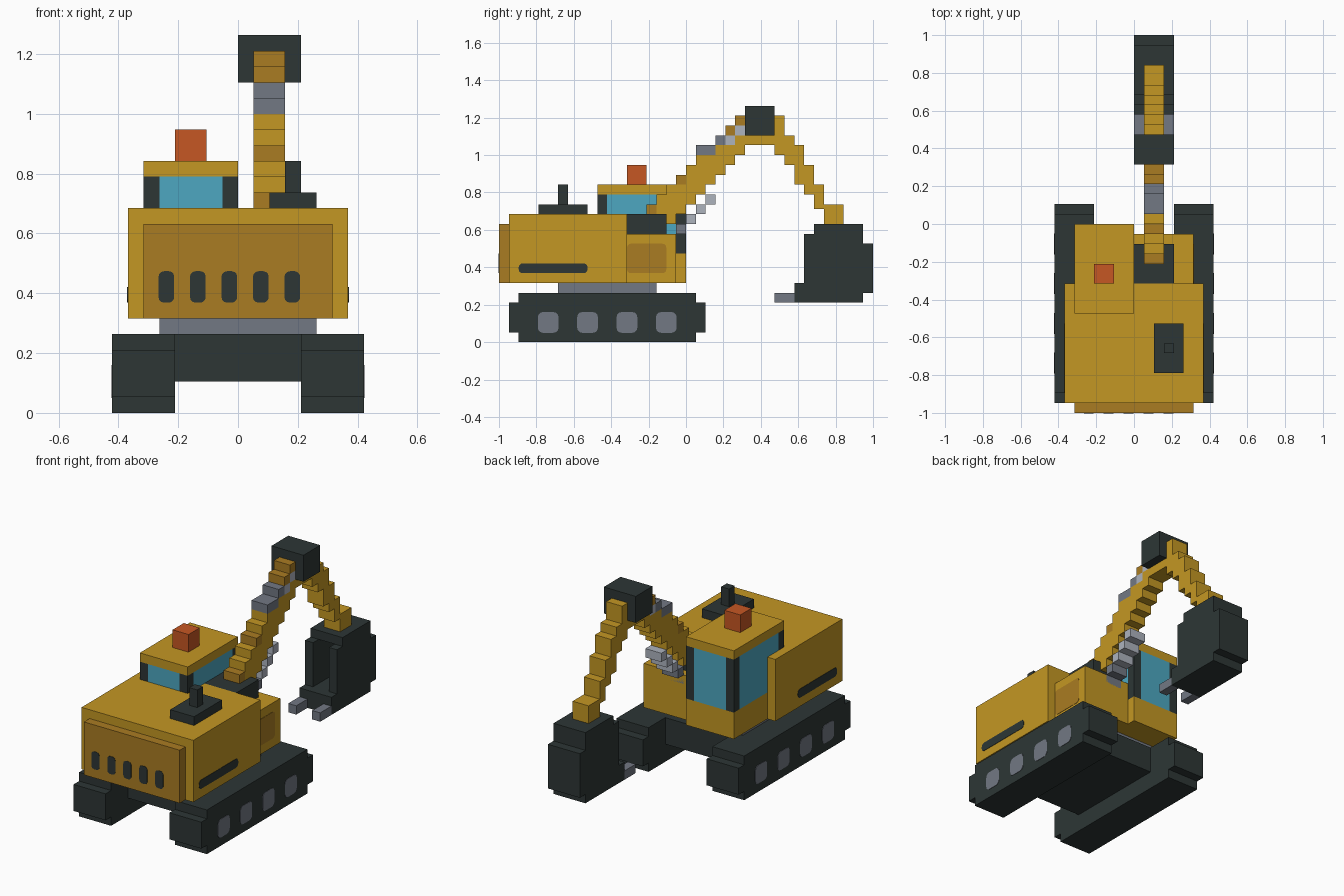
import bpy, bmesh, math
from mathutils import Vector

U = 2 / 38  # size of one block

cube = bpy.data.objects.get("Cube")
if cube:
    bpy.data.objects.remove(cube, do_unlink=True)


def material(name, rgb):
    lin = [((c / 255 + 0.055) / 1.055) ** 2.4 for c in rgb] + [1]
    m = bpy.data.materials.new(name)
    m.use_nodes = True
    m.diffuse_color = lin
    m.node_tree.nodes["Principled BSDF"].inputs["Base Color"].default_value = lin
    return m


YELLOW = material("machine yellow", (196, 151, 35))
OCHRE = material("dark ochre", (170, 124, 34))
DARK = material("charcoal", (45, 54, 53))
GREY = material("steel grey", (114, 120, 131))
LIGHT = material("light steel", (173, 179, 190))
BLUE = material("window blue", (77, 167, 193))
RED = material("beacon orange", (198, 87, 35))


def finish(name, bm, mat):
    bmesh.ops.recalc_face_normals(bm, faces=bm.faces)
    mesh = bpy.data.meshes.new(name)
    bm.to_mesh(mesh)
    bm.free()
    mesh.materials.append(mat)
    obj = bpy.data.objects.new(name, mesh)
    bpy.context.collection.objects.link(obj)
    return obj


def boxes(name, mat, *ranges):
    """Each range is (x0, x1, y0, y1, z0, z1) in blocks."""
    bm = bmesh.new()
    for x0, x1, y0, y1, z0, z1 in ranges:
        lo, hi = Vector((x0, y0, z0)) * U, Vector((x1, y1, z1)) * U
        for v in bmesh.ops.create_cube(bm, size=1)["verts"]:
            v.co = [a + (c + 0.5) * (b - a) for a, b, c in zip(lo, hi, v.co)]
    return finish(name, bm, mat)


def plate(name, mat, normal, at, a, z, width, height, radius):
    """Thin rounded plate on a face at distance 'at' along a signed axis."""
    bm = bmesh.new()
    sign = -1 if normal[0] == "-" else 1
    rings = []
    for depth in (-0.05, 0.04):
        d, ring = at + sign * depth, []
        for i in range(16):
            corner = i // 4
            ang = math.radians(90 * corner + 30 * (i % 4))
            sx = 1 if corner in (0, 3) else -1
            sz = 1 if corner < 2 else -1
            p = a + sx * (width / 2 - radius) + radius * math.cos(ang)
            q = z + sz * (height / 2 - radius) + radius * math.sin(ang)
            co = (d, p, q) if normal[1] == "x" else (p, d, q)
            ring.append(bm.verts.new(Vector(co) * U))
        bm.faces.new(ring)
        rings.append(ring)
    for i in range(16):
        j = (i + 1) % 16
        bm.faces.new((rings[0][i], rings[0][j], rings[1][j], rings[1][i]))
    return finish(name, bm, mat)


def columns(name, mat, cols):
    """Stepped arm: each column is (y, bottom, top)."""
    return boxes(name, mat, *[(1, 3, y, y + 1, b, t) for y, b, t in cols])


# Undercarriage
for side, s in (("left", 1), ("right", -1)):
    x0, x1 = sorted((4 * s, 8 * s))
    boxes(side + "_track", DARK, (x0, x1, -17, 1, 0, 5),
          (x0, x1, -18, -17, 1, 4), (x0, x1, 1, 2, 1, 4))
    for y in range(-14, 0, 4):
        plate(side + "_track_wheel", GREY, "+x" if s > 0 else "-x",
              8 * s, y, 2, 2.1, 2.1, 0.5)
boxes("track_crossbeam", DARK, (-4, 4, -14, -2, 2, 5))
boxes("turntable", GREY, (-5, 5, -13, -3, 5, 6))

# Engine housing and counterweight
boxes("engine_housing", YELLOW, (-7, 7, -18, -6, 6, 13))
boxes("counterweight", OCHRE, (-6, 6, -19, -18, 6, 12))
for i in range(5):
    plate("counterweight_vent", DARK, "-y", -19, -4.5 + 2 * i - 0.05, 8, 1, 2, 0.35)
for normal, x in (("+x", 7), ("-x", -7)):
    plate("side_vent", DARK, normal, x, -13.5, 7.5, 7, 1, 0.4)
boxes("exhaust_base", DARK, (2, 5, -15, -10, 13, 14))
boxes("exhaust_pipe", DARK, (3, 4, -13, -12, 14, 16))

# Side deck and boom mount
boxes("side_deck", YELLOW, (0, 6, -6, -1, 6, 11))
plate("side_deck_panel", OCHRE, "+x", 6, -4, 8.5, 4, 3, 0.4)
boxes("boom_mount", DARK, (0, 4, -6, -2, 11, 13))

# Cab
boxes("cab_base", YELLOW, (-6, 0, -6, 0, 6, 9))
boxes("cab_windows", BLUE, (-5, -1, -9, 0, 9, 15), (-6, 0, -8, -1, 9, 15))
boxes("cab_posts", DARK, *[(x, x + 1, y, y + 1, 9, 15)
                           for x in (-6, -1) for y in (-9, -1)])
boxes("cab_roof", YELLOW, (-6, 0, -9, 0, 15, 16))
boxes("beacon", RED, (-4, -2, -6, -4, 16, 18))

# Boom with its two hydraulic cylinders
boom_cols = [(-3, 13, 15), (-2, 12, 16), (-1, 13, 16)]
boom_cols += [(y, y + 14, 18 + max(0, y)) for y in range(0, 2)]
boom_cols += [(y, y + 14, y + 17) for y in range(2, 4)]
boom_cols += [(y, y + 14, y + 16) for y in range(4, 7)]
columns("boom", YELLOW, boom_cols)
columns("boom_bands", OCHRE, [(-4, 13, 14), (-1, 16, 17), (4, 21, 22), (5, 22, 23)])
columns("upper_cylinder", GREY, [(1, 19, 20), (2, 19, 20), (3, 20, 21)])
columns("upper_rod", LIGHT, [(4, 20, 21), (5, 21, 22)])
columns("lower_cylinder", GREY, [(-2, 10, 11), (-1, 11, 12)])
columns("lower_rod", LIGHT, [(y, y + 12, y + 13) for y in range(3)])

# Elbow and dipper arm
boxes("elbow", DARK, (0, 4, 6, 9, 21, 24))
columns("dipper_arm", YELLOW, [(7, 20, 21), (8, 20, 21), (9, 19, 23), (10, 18, 21), (11, 16, 20),
                               (12, 15, 18), (13, 14, 16), (14, 12, 14), (15, 12, 14)])
columns("dipper_arm_fill", YELLOW, [(13, 13.5, 14), (14, 14, 16)][:1])

# Bucket, open towards the machine
boxes("bucket", DARK,
      (0, 1, 12, 16, 6, 11), (3, 4, 12, 16, 6, 11),
      (0, 4, 16, 18, 6, 11), (0, 4, 11, 18, 4, 6),
      (0, 4, 13, 18, 11, 12), (0, 4, 18, 19, 5, 10))
boxes("bucket_teeth", GREY, (0, 1, 9, 11, 4, 5), (3, 4, 9, 11, 4, 5))
